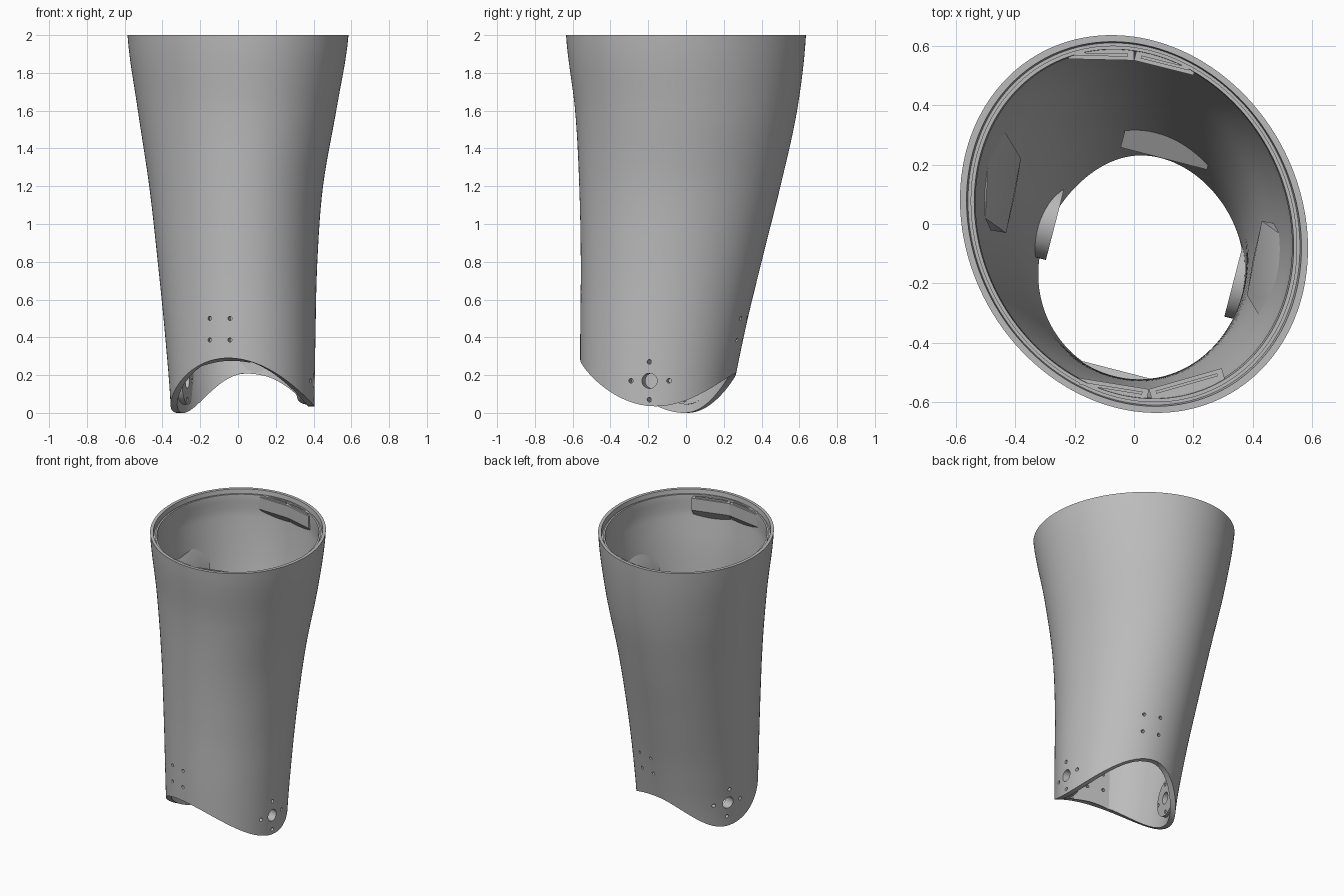
import bpy, bmesh, math
from mathutils import Vector, Matrix

if bpy.data.objects.get("Cube"):
    bpy.data.objects.remove(bpy.data.objects["Cube"], do_unlink=True)

GREY = (0.5, 0.5, 0.5, 1)
mat = bpy.data.materials.new("plain grey")
mat.use_nodes = True
mat.diffuse_color = GREY
mat.node_tree.nodes["Principled BSDF"].inputs["Base Color"].default_value = GREY

# Limb silhouette at even heights: left, right, front and back extents
STEP = 0.4
EXTENTS = [(-.355, .405, -.56, .235), (-.385, .41, -.56, .305), (-.425, .42, -.557, .40),
           (-.47, .45, -.565, .50), (-.53, .52, -.587, .588), (-.585, .585, -.635, .635)]
# Scalloped bottom edge: angle in degrees, height
EDGE = [(0, .035), (85, .21), (155, 0), (260, .29), (360, .035)]
SIDES, ROWS = 160, 32


def extents(z):
    f = max(0, min(z / STEP, len(EXTENTS) - 1.0001))
    i = int(f)
    s = f - i
    last = len(EXTENTS) - 1
    rows = [EXTENTS[max(0, min(k, last))] for k in (i - 1, i, i + 1, i + 2)]
    return [b + s / 2 * (c - a + s * (2*a - 5*b + 4*c - d + s * (3*(b - c) + d - a)))
            for a, b, c, d in zip(*rows)]


def edge_height(t):
    deg = math.degrees(t) % 360
    for (a, za), (b, zb) in zip(EDGE, EDGE[1:]):
        if a <= deg <= b:
            return za + (zb - za) * (1 - math.cos(math.pi * (deg - a) / (b - a))) / 2


def wall(t, z, off):
    x0, x1, y0, y1 = extents(z)
    skew = 0.13 * z / 2
    return Vector(((x0 + x1) / 2 + ((x1 - x0) / 2 - off) * math.cos(t),
                   (y0 + y1) / 2 + ((y1 - y0) / 2 - off) * math.sin(t - skew), z))


def finish(name, bm):
    bmesh.ops.recalc_face_normals(bm, faces=bm.faces)
    me = bpy.data.meshes.new(name)
    bm.to_mesh(me)
    bm.free()
    me.materials.append(mat)
    ob = bpy.data.objects.new(name, me)
    bpy.context.collection.objects.link(ob)
    return ob


def activate(ob):
    bpy.ops.object.select_all(action='DESELECT')
    ob.select_set(True)
    bpy.context.view_layer.objects.active = ob


def boolean(ob, other, mode):
    activate(ob)
    mod = ob.modifiers.new("cut", 'BOOLEAN')
    mod.object, mod.operation, mod.solver = other, mode, 'EXACT'
    bpy.ops.object.modifier_apply(modifier=mod.name)


def loft(name, rows, closed):
    """rows: functions of the angle giving (height, inset)."""
    bm = bmesh.new()
    angles = [2 * math.pi * i / SIDES for i in range(SIDES)]
    rings = [[bm.verts.new(wall(t, *row(t))) for t in angles] for row in rows]
    pairs = list(zip(rings, rings[1:])) + ([(rings[-1], rings[0])] if closed else [])
    for a, b in pairs:
        for i in range(SIDES):
            j = (i + 1) % SIDES
            bm.faces.new((a[i], a[j], b[j], b[i]))
    if not closed:
        for ring, z in ((rings[0], .15), (rings[-1], rows[-1](0)[0])):
            x0, x1, y0, y1 = extents(z)
            hub = bm.verts.new(((x0 + x1) / 2, (y0 + y1) / 2, z))
            for i in range(SIDES):
                bm.faces.new((ring[i], ring[(i + 1) % SIDES], hub))
    return finish(name, bm)


def climb(k, top, off):
    def row(t):
        z = edge_height(t)
        return z + (top - z) * k / ROWS, off
    return row


def level(z, off):
    return lambda t: (z, off)


# Hollow shell with a stepped, grooved top rim
THICK = .035
outer = [climb(k, 2, 0) for k in range(ROWS + 1)]
rim = [level(*p) for p in ((2, .022), (1.965, .024), (1.965, .034), (1.975, .034),
                           (1.975, .046), (1.93, .046))]
inner = [climb(k, 1.88, THICK) for k in range(ROWS, -1, -1)]
shell = loft("shell", outer + rim + inner, True)

# Helper solid that trims the inner fittings to the wall
core = loft("core_helper", [climb(k, 1.99, .018) for k in range(ROWS + 1)], False)
core.hide_render = True


def hull(name, pts):
    bm = bmesh.new()
    for p in pts:
        bm.verts.new(p)
    res = bmesh.ops.convex_hull(bm, input=bm.verts)
    bmesh.ops.delete(bm, geom=[v for v in res["geom_interior"]
                               if isinstance(v, bmesh.types.BMVert)], context='VERTS')
    return finish(name, bm)


def rod(bm, centre, axis, r, length, seg):
    turn = Vector(axis).to_track_quat('Z', 'Y').to_matrix().to_4x4()
    bmesh.ops.create_cone(bm, cap_ends=True, segments=seg, radius1=r, radius2=r,
                          depth=length, matrix=Matrix.Translation(centre) @ turn)


SIDE = Vector((.97, -.25, 0)).normalized()    # joint axis
DEEP = Vector((.25, .97, 0)).normalized()     # across the joint
UP = Vector((0, 0, 1))
parts, drilled = [], [shell]

# Round joint bosses inside the two lobes
for label, face, sign in (("left", (.335, -.19, .17), 1), ("right", (-.265, .0, .17), -1)):
    bm = bmesh.new()
    rod(bm, Vector(face) + SIDE * sign * .1, SIDE, .125, .2, 48)
    parts.append(finish(label + "_joint_boss", bm))

# Flat mounting pads inside the front and back
for label, face, sign in (("front", (-.08, -.485, 0), -1), ("back", (.1, .22, 0), 1)):
    mid = Vector(face)
    pts = [mid + SIDE * s * .15 + DEEP * sign * d + UP * z
           for s in (-1, 1) for d, z in ((0, .05), (0, .56), (.2, .05), (.2, .68))]
    parts.append(hull(label + "_mounting_pad", pts))
drilled += parts

# Wedge blocks on the side walls
WEDGE = [(-.44, .32, 1.58), (-.38, .22, 1.45), (-.40, .1, 1.42), (-.43, -.03, 1.5),
         (-.49, .22, 1.67), (-.5, .02, 1.64), (-.6, .28, 1.6), (-.6, 0, 1.6),
         (-.5, .2, 1.15), (-.5, 0, 1.15)]
parts.append(hull("right_wedge_block", WEDGE))
parts.append(hull("left_wedge_block", [(-x, -y - .02, z) for x, y, z in WEDGE]))

# Two-piece latch ledges under the top rim
for label, line, out in (("front", ((-.2, -.515), (.05, -.555), (.295, -.485)), -1),
                         ("back", ((-.22, .555), (0, .55), (.2, .5)), 1)):
    for n, (a, b) in enumerate(zip(line, line[1:])):
        a, b = Vector((*a, 0)), Vector((*b, 0))
        run = (b - a).normalized()
        push = Vector((-run.y, run.x, 0)) * out
        side = ("right", "left")[n]
        pts = [p + push * d + UP * z for p in (a, b)
               for d, z in ((0, 1.88), (0, 1.965), (.12, 1.965), (.12, 1.72))]
        parts.append(hull(f"{label}_{side}_latch", pts))
        lo, hi = a + run * .02, b - run * .02
        strip = [p + push * d + UP * z for p in (lo, hi)
                 for d in (.012, .022) for z in (1.95, 1.975)]
        parts.append(hull(f"{label}_{side}_latch_strip", strip))

for ob in parts:
    boolean(ob, core, 'INTERSECT')
bpy.data.objects.remove(core, do_unlink=True)

# Bolt holes: pivot holes with four screws, and square groups front and back
bm = bmesh.new()
for pivot in ((.39, -.19, .17), (-.34, .01, .17)):
    pivot = Vector(pivot)
    rod(bm, pivot, SIDE, .04, .3, 32)
    for way in (DEEP, -DEEP, UP, -UP):
        rod(bm, pivot + way * .1, SIDE, .012, .3, 16)
for centre in ((-.1, -.55, .443), (.1, .29, .443)):
    for s in (-1, 1):
        for h in (-1, 1):
            rod(bm, Vector(centre) + SIDE * s * .056 + UP * h * .057, DEEP, .011, .36, 16)
drill = finish("drill_helper", bm)
drill.hide_render = True
for ob in drilled:
    boolean(ob, drill, 'DIFFERENCE')
bpy.data.objects.remove(drill, do_unlink=True)

for ob in [shell] + parts:
    activate(ob)
    bpy.ops.object.shade_smooth_by_angle(angle=math.radians(30))
